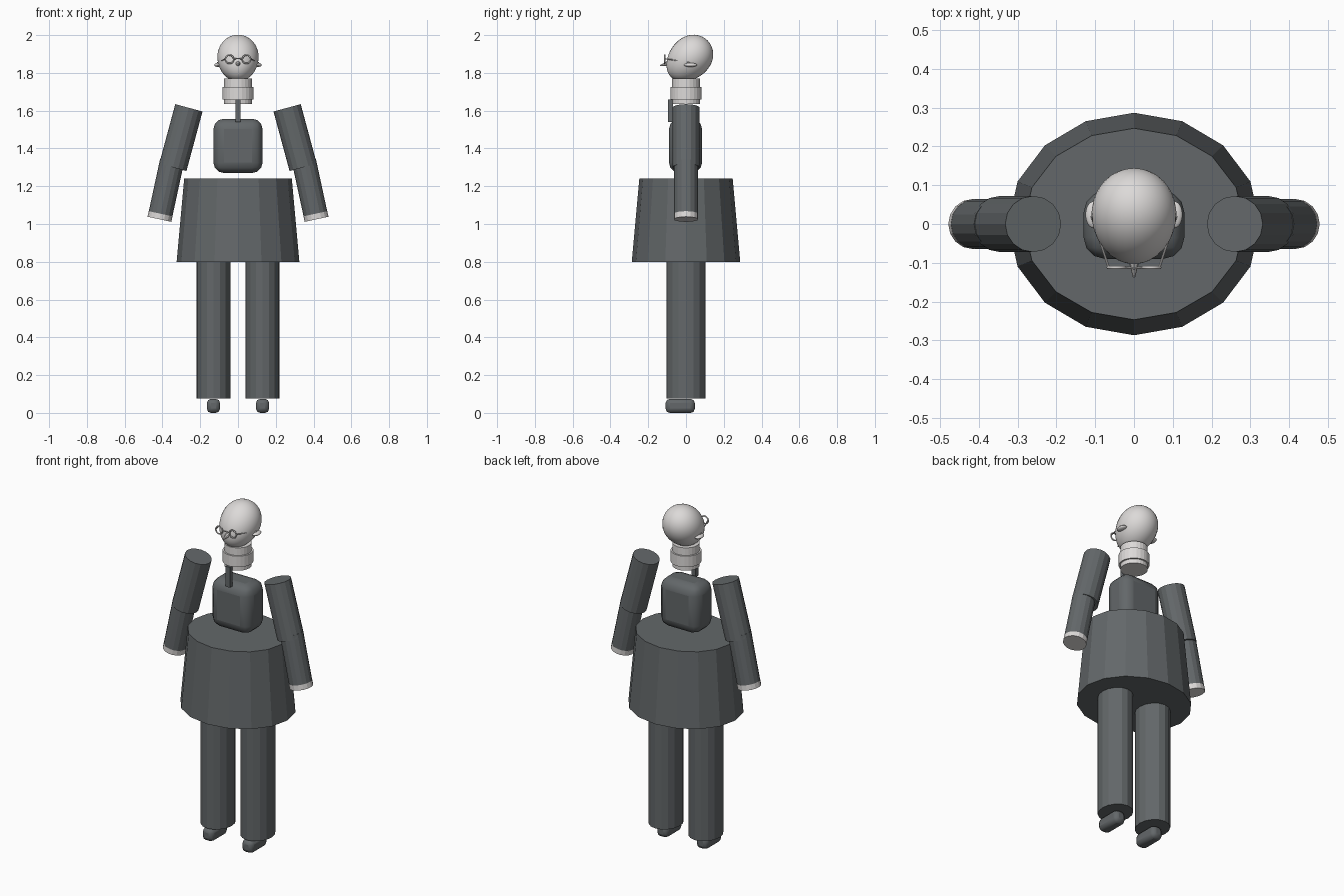
import bpy, math
from mathutils import Vector, Matrix

if "Cube" in bpy.data.objects:
    bpy.data.objects.remove(bpy.data.objects["Cube"])


def material(name, rgb):
    m = bpy.data.materials.new(name)
    m.diffuse_color = (*rgb, 1)
    m.use_nodes = True
    m.node_tree.nodes["Principled BSDF"].inputs["Base Color"].default_value = m.diffuse_color
    return m


DARK = material("charcoal cloth", (0.125, 0.137, 0.143))
PALE = material("pale grey", (0.72, 0.70, 0.69))


def finish(name, mat, smooth=0):
    o = bpy.context.object
    o.name = name
    o.data.materials.append(mat)
    if smooth:
        bpy.ops.object.transform_apply(location=False, rotation=True, scale=True)
        bpy.ops.object.shade_smooth_by_angle(angle=math.radians(smooth))
    return o


def tube(name, mat, a, b, r1, r2=None, stretch=1, sides=16):
    """Faceted cylinder or cone between points a and b, stretched in local y."""
    a, b = Vector(a), Vector(b)
    d = b - a
    bpy.ops.mesh.primitive_cone_add(vertices=sides, radius1=r1,
                                    radius2=r1 if r2 is None else r2, depth=d.length)
    o = finish(name, mat)
    o.matrix_world = (Matrix.Translation((a + b) / 2)
                      @ d.to_track_quat('Z', 'Y').to_matrix().to_4x4()
                      @ Matrix.Diagonal((1, stretch, 1, 1)))
    return o


def block(name, mat, lo, hi, bevel=0, segments=3):
    lo, hi = Vector(lo), Vector(hi)
    bpy.ops.mesh.primitive_cube_add(size=1, location=(lo + hi) / 2)
    o = bpy.context.object
    o.scale = hi - lo
    bpy.ops.object.transform_apply(location=False, rotation=False, scale=True)
    finish(name, mat)
    if bevel:
        m = o.modifiers.new("rounding", 'BEVEL')
        m.width, m.segments = bevel, segments
        bpy.ops.object.shade_smooth_by_angle(angle=math.radians(35))
    return o


def ball(name, mat, loc, size, rot=(0, 0, 0)):
    bpy.ops.mesh.primitive_uv_sphere_add(segments=32, ring_count=20, radius=1,
                                         location=loc, rotation=rot)
    bpy.context.object.scale = size
    return finish(name, mat, 60)


# Coat skirt: oval tapered drum
skirt = tube("coat_skirt", DARK, (0, 0, 0.80), (0, 0, 1.24), 0.325, 0.285)
for v in skirt.data.vertices:
    v.co.y *= 0.287 / 0.325 if v.co.z < 0 else 0.247 / 0.285

# Chest and tie
block("chest", DARK, (-0.13, -0.09, 1.27), (0.13, 0.085, 1.557), 0.055, 3)
block("tie", DARK, (-0.014, -0.096, 1.54), (0.014, -0.07, 1.66))

# Neck and collar
tube("neck", PALE, (0, 0, 1.635), (0, 0, 1.77), 0.074, sides=24)
tube("collar", PALE, (0, 0, 1.66), (0, 0, 1.725), 0.083, sides=24)

# Head: egg leaning back, broader at the crown
head = ball("head", PALE, (0, 0.017, 1.875), (1, 1, 1))
for v in head.data.vertices:
    k = 0.109 * (1 + 0.09 * v.co.z)
    v.co = (v.co.x * k, v.co.y * k, v.co.z * 0.137)
head.data.transform(Matrix.Rotation(math.radians(-45), 4, 'X'))

# Nose
tube("nose", PALE, (0, -0.095, 1.85), (0, -0.137, 1.838), 0.014, 0.003, sides=8)

for s, side in ((-1, "left"), (1, "right")):
    # Legs and shoes
    tube(side + "_leg", DARK, (s * 0.13, 0, 0.077), (s * 0.13, 0, 0.82),
         0.09, stretch=1.14)
    x = s * 0.13
    block(side + "_shoe", DARK, (x - 0.035, -0.108, 0), (x + 0.035, 0.047, 0.074),
          0.022, 2)

    # Arms and hands
    tube(side + "_upper_arm", DARK, (s * 0.345, 0, 1.30), (s * 0.26, 0, 1.615),
         0.0725, stretch=1.03)
    wrist, elbow = Vector((s * 0.416, 0, 1.025)), Vector((s * 0.35, 0, 1.33))
    up = (elbow - wrist).normalized()
    tube(side + "_forearm", DARK, wrist + up * 0.025, elbow, 0.064)
    tube(side + "_hand", PALE, wrist, wrist + up * 0.03, 0.0645)

    # Ears
    ball(side + "_ear", PALE, (s * 0.105, 0.024, 1.842), (0.02, 0.034, 0.011))

    # Spectacles: rim, temple and bridge half
    bpy.ops.mesh.primitive_torus_add(location=(s * 0.045, -0.112, 1.872),
                                     rotation=(math.radians(90), 0, 0),
                                     major_radius=0.022, minor_radius=0.004,
                                     major_segments=24, minor_segments=8)
    finish(side + "_spectacle_rim", PALE, 60)
    tube(side + "_spectacle_temple", PALE, (s * 0.066, -0.11, 1.875),
         (s * 0.109, 0.02, 1.855), 0.003, sides=8)
    tube(side + "_spectacle_bridge", PALE, (0, -0.114, 1.876),
         (s * 0.024, -0.112, 1.874), 0.003, sides=8)
